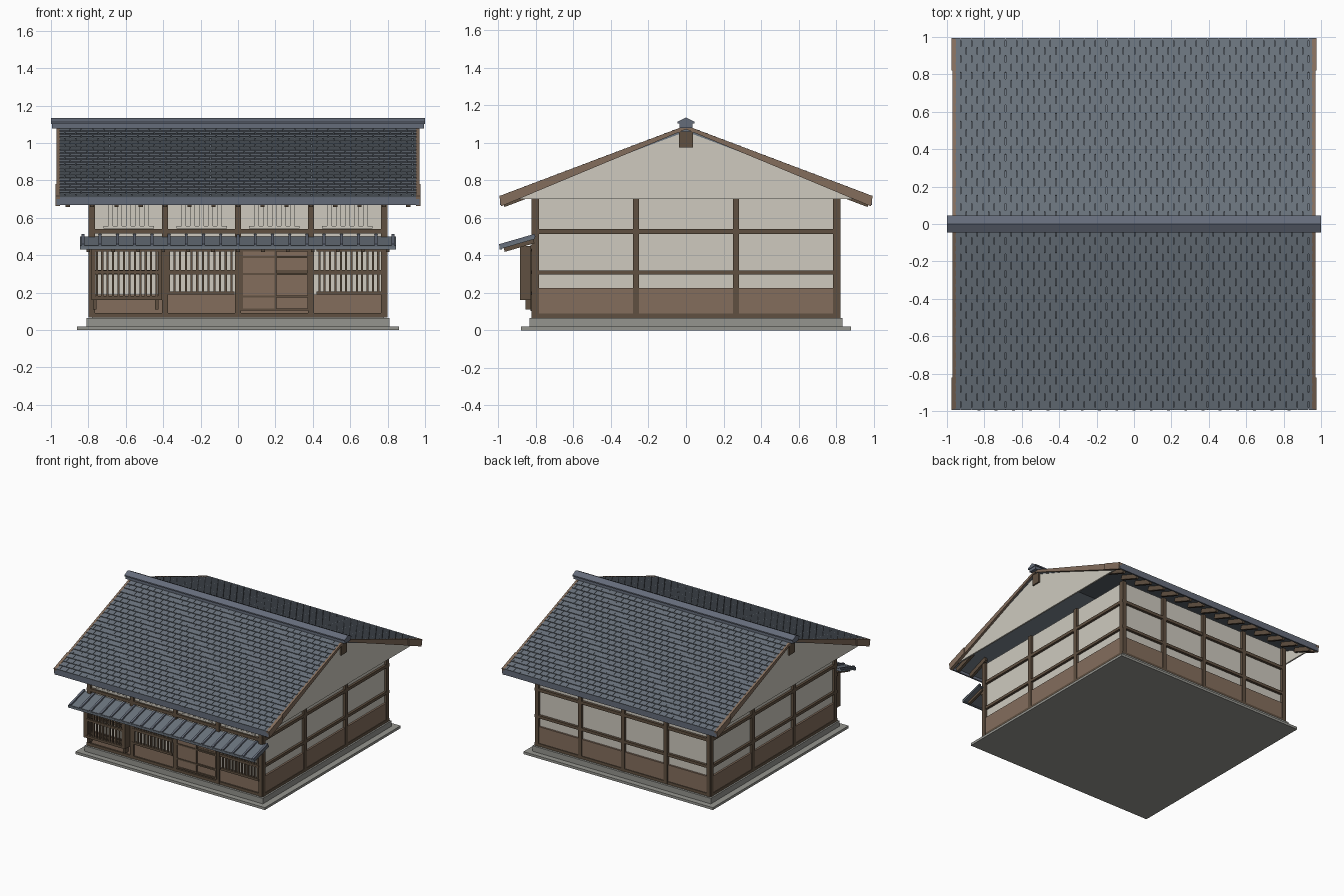
import bpy, bmesh, math
from mathutils import Matrix, Vector

cube = bpy.data.objects.get("Cube")
if cube:
    bpy.data.objects.remove(cube, do_unlink=True)


def material(name, rgb):
    m = bpy.data.materials.new(name)
    m.use_nodes = True
    m.diffuse_color = (*rgb, 1)
    m.node_tree.nodes["Principled BSDF"].inputs["Base Color"].default_value = (*rgb, 1)
    return m


SLATE = material("slate tile", (.145, .172, .205))
RIDGE = material("ridge slate", (.13, .15, .195))
PLASTER = material("cream plaster", (.62, .59, .52))
BOARD = material("brown boards", (.23, .155, .108))
TIMBER = material("dark timber", (.115, .08, .052))
STONE = material("grey stone", (.30, .30, .275))


def finish(name, bm, mat):
    bmesh.ops.recalc_face_normals(bm, faces=bm.faces)
    me = bpy.data.meshes.new(name)
    bm.to_mesh(me)
    bm.free()
    me.materials.append(mat)
    ob = bpy.data.objects.new(name, me)
    bpy.context.collection.objects.link(ob)
    return ob


def boxes(name, mat, items):
    """Each item: x range, y range, z range."""
    bm = bmesh.new()
    for spans in items:
        mid = Vector([(a + b) / 2 for a, b in spans])
        size = [abs(b - a) for a, b in spans]
        bmesh.ops.create_cube(bm, size=1, matrix=Matrix.Translation(mid) @ Matrix.Diagonal((*size, 1)))
    return finish(name, bm, mat)


def tilted(name, mat, items):
    """Each item: centre, size, turn about x."""
    bm = bmesh.new()
    for mid, size, turn in items:
        bmesh.ops.create_cube(bm, size=1, matrix=Matrix.Translation(mid)
                              @ Matrix.Rotation(turn, 4, 'X') @ Matrix.Diagonal((*size, 1)))
    return finish(name, bm, mat)


def prisms(name, mat, items):
    """Each item: y-z profile, x start, x end."""
    bm = bmesh.new()
    for pts, x0, x1 in items:
        face = bm.faces.new([bm.verts.new((x0, y, z)) for y, z in pts])
        out = bmesh.ops.extrude_face_region(bm, geom=[face])["geom"]
        bmesh.ops.translate(bm, vec=(x1 - x0, 0, 0), verts=[v for v in out if isinstance(v, bmesh.types.BMVert)])
    return finish(name, bm, mat)


def around(c, w):
    return (c - w / 2, c + w / 2)


def both(a):
    return (-a, a)


def spread(a, b, n):
    return [a + (b - a) * i / (n - 1) for i in range(n)]


SIDES = (-1, 1)

# Stone footing and plastered body
boxes("stone_footing", STONE, [(both(.86), both(.88), (0, .02)), (both(.81), both(.835), (.02, .065))])
boxes("plaster_body", PLASTER, [(both(.78), both(.80), (.065, .70))])

# Wainscot boards: full height on sides and back, lower in front
boxes("side_wainscot", BOARD, [(around(s * .787, .016), both(.815), (.07, .225)) for s in SIDES])
boxes("back_wainscot", BOARD, [(both(.79), (.80, .815), (.07, .225))])
boxes("front_wainscot", BOARD, [(both(.79), (-.81, -.80), (.07, .19))])

# Posts
bays = spread(-.78, .78, 5)
depths = spread(-.80, .80, 4)
boxes("front_back_posts", TIMBER, [(around(x, .032), around(s * .806, .034), (.067, .70)) for x in bays for s in SIDES])
boxes("side_posts", TIMBER, [(around(s * .785, .03), around(y, .034), (.067, .70)) for y in depths for s in SIDES])

# Horizontal beams and ground sill
rails = [(.067, .09), (.297, .32), (.515, .54)]
boxes("long_beams", TIMBER, [(both(.80), around(s * .808, .026), z) for z in rails for s in SIDES])
boxes("cross_beams", TIMBER, [(around(s * .786, .026), both(.82), z) for z in rails for s in SIDES])

# Lattice windows: two flush bays and one projecting bay
bars = []
for x0, x1, y, z0 in ((-.385, -.02, -.815, .19), (.42, .765, -.815, .19), (-.77, -.42, -.875, .165)):
    bars += [(around(x, .011), around(y, .014), (z0, .44)) for x in spread(x0 + .015, x1 - .015, 12)]
    bars += [((x0, x1), around(y, .02), around(z, .018)) for z in (z0 + .008, .31, .43)]
boxes("window_lattice", TIMBER, bars)
boxes("bay_window_frame", TIMBER,
      [(around(x, .022), (-.885, -.80), (.165, .45)) for x in (-.772, -.418)]
      + [((-.783, -.407), (-.885, -.80), (.162, .182)), ((-.783, -.407), (-.885, -.80), (.43, .45))])
boxes("bay_window_brackets", TIMBER, [(around(x, .018), (-.855, -.80), (.11, .162)) for x in (-.765, -.435)])

# Sliding doors
boxes("door_panels", BOARD, [((.018, .20), (-.825, -.80), (.105, .43)), ((.20, .382), (-.818, -.80), (.105, .43))])
boxes("door_frame", TIMBER,
      [(around(x, .012), (-.83, -.80), (.105, .43)) for x in (.022, .20, .378)]
      + [((.016, .384), (-.83, -.80), around(z, .012)) for z in (.11, .18, .30, .39, .425)])

# Plaster slot windows of the upper floor
slots = []
for a, b in zip(bays, bays[1:]):
    c = (a + b) / 2
    slots += [(around(c + d, .026), (-.812, -.80), (.555, .68)) for d in spread(-.095, .095, 5)]
    slots.append((around(c, .27), (-.812, -.80), (.543, .557)))
boxes("plaster_slot_windows", PLASTER, slots)

# Awning with battens, fascia and rafters
fall = math.atan2(.055, .19)
boxes("awning_fascia", SLATE, [(both(.845), (-.995, -.98), (.43, .452))])
tilted("awning_tiles", SLATE, [((0, -.90, .467), (1.69, .195, .014), fall)])
tilted("awning_battens", RIDGE, [((x, -.90, .479), (.016, .198, .016), fall) for x in spread(-.83, .83, 19)])
tilted("awning_rafters", TIMBER, [((x, -.89, .452), (.02, .165, .022), fall) for x in spread(-.80, .80, 13)])
boxes("awning_ledger", TIMBER, [(both(.80), (-.83, -.80), (.435, .455))])

# Main roof deck
slope = math.atan2(.375, .99)
prisms("roof_deck", SLATE, [([(-.985, .688), (-.985, .703), (0, 1.078), (.985, .703), (.985, .688), (0, 1.06)], -.957, .957)])

# Overlapping tile courses in running bond
rows, width, half = 22, .06, .957
run = .965 / rows
tiles = []
for s in SIDES:
    for r in range(rows):
        y = .025 + run * (r + .5)
        z = 1.078 - y * math.tan(slope) + .008
        x = -half - (width / 2 if r % 2 else 0)
        while x < half - .001:
            a, b = max(x, -half), min(x + width, half)
            tiles.append((((a + b) / 2, s * y, z), (b - a - .003, run * 1.16, .009), -s * (slope - .13)))
            x += width
tilted("roof_tiles", SLATE, tiles)

# Eave fascia and rafters
boxes("eave_fascia", RIDGE, [(both(.97), around(s * .986, .012), (.668, .718)) for s in SIDES])
tilted("eave_rafters", TIMBER, [((x, s * .885, .708), (.022, .19, .036), -s * slope)
                                for x in spread(-.91, .91, 15) for s in SIDES])

# Gable walls, bargeboards and ridge
prisms("gable_walls", PLASTER, [([(-.93, .70), (.93, .70), (0, 1.068)], s * .94, s * .952) for s in SIDES])
prisms("bargeboards", BOARD,
       [([(t * .995, .716), (0, 1.092), (0, 1.072), (t * .985, .662)], s * .952, s * .97) for s in SIDES for t in SIDES])
prisms("bargeboard_ends", BOARD,
       [([(t * .995, .716), (t * .82, .782), (t * .82, .73), (t * .985, .662)], s * .97, s * .977)
        for s in SIDES for t in SIDES])
boxes("ridge_beam_ends", TIMBER, [(around(s * .945, .04), both(.037), (.975, 1.06)) for s in SIDES])
prisms("ridge_base", RIDGE, [([(-.035, 1.078), (-.035, 1.105), (.035, 1.105), (.035, 1.078)], -.995, .995)])
prisms("ridge_cap", RIDGE, [([(-.045, 1.102), (-.045, 1.112), (0, 1.135), (.045, 1.112), (.045, 1.102)], -1, 1)])
